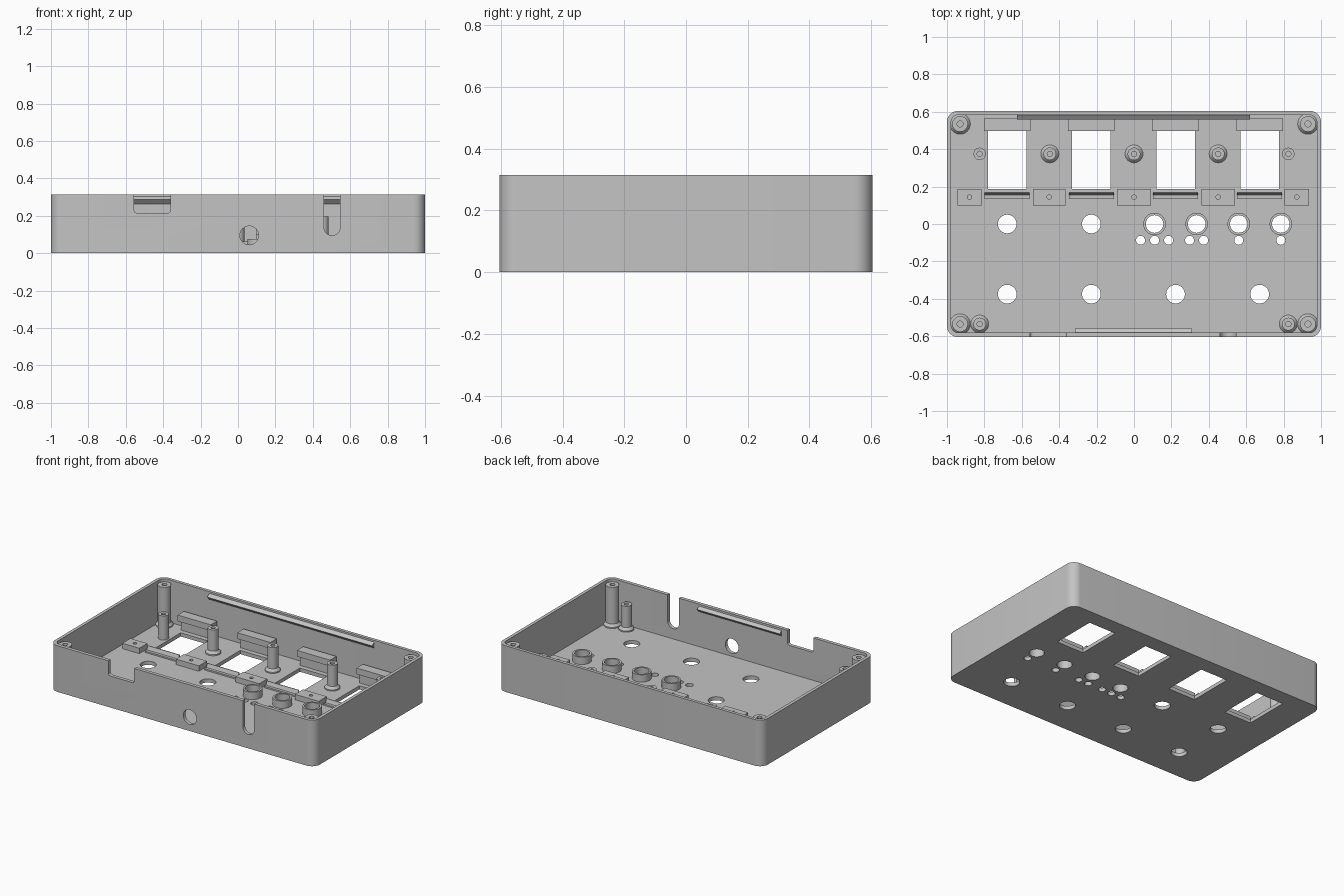
import bpy, bmesh, math
from mathutils import Vector

cube = bpy.data.objects.get("Cube")
if cube:
    bpy.data.objects.remove(cube, do_unlink=True)

grey = bpy.data.materials.new("plain grey plastic")
grey.use_nodes = True
COLOUR = (0.55, 0.55, 0.55, 1)
grey.diffuse_color = COLOUR
grey.node_tree.nodes["Principled BSDF"].inputs["Base Color"].default_value = COLOUR

FLOOR = 0.025
EMBED = 0.015          # parts sink slightly into the floor
WINDOWS = [-0.678, -0.228, 0.222, 0.672]
COLLARS = [0.11, 0.335, 0.56, 0.785]


def finish(name, bm):
    bmesh.ops.recalc_face_normals(bm, faces=bm.faces)
    mesh = bpy.data.meshes.new(name)
    bm.to_mesh(mesh)
    bm.free()
    mesh.materials.append(grey)
    obj = bpy.data.objects.new(name, mesh)
    bpy.context.collection.objects.link(obj)
    return obj


def smooth(obj):
    bpy.ops.object.select_all(action='DESELECT')
    obj.select_set(True)
    bpy.context.view_layer.objects.active = obj
    bpy.ops.object.shade_smooth_by_angle(angle=math.radians(30))


def prism(bm, outline, axis, lo, hi):
    """Extrude a 2D outline along an axis; the outline uses the other two axes in order."""
    def place(p, d):
        c = list(p)
        c.insert("xyz".index(axis), d)
        return Vector(c)
    a = [bm.verts.new(place(p, lo)) for p in outline]
    b = [bm.verts.new(place(p, hi)) for p in outline]
    bm.faces.new(a)
    bm.faces.new(b[::-1])
    for i in range(len(a)):
        j = (i + 1) % len(a)
        bm.faces.new((a[i], a[j], b[j], b[i]))


def arc(cx, cy, r, start, end, n):
    return [(cx + r * math.cos(math.radians(start + (end - start) * i / n)),
             cy + r * math.sin(math.radians(start + (end - start) * i / n)))
            for i in range(n + 1)]


def circle(cx, cy, r, n=32):
    return arc(cx, cy, r, 0, 360, n)[:-1]


def rounded(x0, x1, y0, y1, r, n=8):
    return (arc(x1 - r, y1 - r, r, 0, 90, n) + arc(x0 + r, y1 - r, r, 90, 180, n)
            + arc(x0 + r, y0 + r, r, 180, 270, n) + arc(x1 - r, y0 + r, r, 270, 360, n))


def rect(x0, x1, y0, y1):
    return [(x0, y0), (x1, y0), (x1, y1), (x0, y1)]


def lathe(name, profile, spots, n=32):
    """Turn a closed (radius, height) profile around z at each spot."""
    bm = bmesh.new()
    for x, y in spots:
        rings = [[bm.verts.new((px, py, z)) for px, py in circle(x, y, r, n)]
                 for r, z in profile]
        for k, ring in enumerate(rings):
            nxt = rings[(k + 1) % len(rings)]
            for i in range(n):
                j = (i + 1) % n
                bm.faces.new((ring[i], ring[j], nxt[j], nxt[i]))
    obj = finish(name, bm)
    smooth(obj)
    return obj


def cut(target, cutter):
    cutter.hide_render = True
    mod = target.modifiers.new("cut", 'BOOLEAN')
    mod.operation = 'DIFFERENCE'
    mod.solver = 'EXACT'
    mod.object = cutter
    bpy.ops.object.select_all(action='DESELECT')
    target.select_set(True)
    bpy.context.view_layer.objects.active = target
    bpy.ops.object.modifier_apply(modifier=mod.name)
    bpy.data.objects.remove(cutter, do_unlink=True)


# Open tray: outer block minus cavity
bm = bmesh.new()
prism(bm, rounded(-1, 1, -0.605, 0.605, 0.06), 'z', 0, 0.315)
case = finish("case_shell", bm)
bm = bmesh.new()
prism(bm, rounded(-0.978, 0.978, -0.581, 0.583, 0.04), 'z', FLOOR, 0.5)
cut(case, finish("cavity_cutter", bm))

# Floor openings: display windows, control holes and indicator holes
bm = bmesh.new()
for x in WINDOWS:
    prism(bm, rect(x - 0.103, x + 0.103, 0.187, 0.497), 'z', -0.1, 0.1)
    prism(bm, circle(x, -0.375, 0.05), 'z', -0.1, 0.1)
for x in WINDOWS[:2]:
    prism(bm, circle(x, 0, 0.05), 'z', -0.1, 0.1)
for x in COLLARS:
    prism(bm, circle(x, 0, 0.047), 'z', -0.1, 0.1)
for x in (0.035, 0.11, 0.185, 0.297, 0.372, 0.56, 0.785):
    prism(bm, circle(x, -0.087, 0.024, 24), 'z', -0.1, 0.1)

# Front wall openings: notch, keyhole slot and round port
prism(bm, arc(-0.54, 0.23, 0.015, 180, 270, 4) + arc(-0.375, 0.23, 0.015, 270, 360, 4)
      + [(-0.36, 0.5), (-0.555, 0.5)], 'y', -0.7, -0.55)
prism(bm, arc(0.503, 0.138, 0.043, 180, 360, 16) + [(0.546, 0.5), (0.46, 0.5)],
      'y', -0.7, -0.55)
prism(bm, circle(0.06, 0.095, 0.05), 'y', -0.7, -0.55)
cut(case, finish("opening_cutter", bm))
smooth(case)


# Screw posts with a flared foot and a blind hole
def post_profile(r, foot, hole, top):
    base = FLOOR - EMBED
    return [(hole, base), (foot, base), (foot, FLOOR + 0.008), (r, FLOOR + 0.025),
            (r, top), (hole, top)]


lathe("corner_posts", post_profile(0.042, 0.055, 0.016, 0.30),
      [(sx * 0.93, sy * 0.535) for sx in (-1, 1) for sy in (-1, 1)])
lathe("board_posts", post_profile(0.034, 0.048, 0.014, 0.195),
      [(x, 0.375) for x in (-0.45, 0, 0.45)] + [(-0.825, -0.535), (0.825, -0.535)])
lathe("side_posts", post_profile(0.033, 0.033, 0.014, 0.19),
      [(-0.825, 0.375), (0.825, 0.375)])

# Raised collars around the control holes
lathe("control_collars", [(0.047, FLOOR - EMBED), (0.06, FLOOR - EMBED),
                          (0.06, 0.075), (0.047, 0.075)], [(x, 0) for x in COLLARS])

# Overhanging brackets behind the windows, and clip rails in front of them
bracket = [(0.565, 0.01), (0.565, 0.14), (0.497, 0.14), (0.497, 0.098),
           (0.53, 0.098), (0.53, 0.01)]
rail = [(0.135, 0.01), (0.135, 0.035), (0.155, 0.035), (0.165, 0.06),
        (0.17, 0.06), (0.17, 0.01)]
for name, outline, half in (("window_brackets", bracket, 0.125), ("clip_rails", rail, 0.12)):
    bm = bmesh.new()
    for x in WINDOWS:
        prism(bm, outline, 'x', x - half, x + half)
    finish(name, bm)

# Mounting blocks between the windows, each with a pilot hole
blocks = [(-0.944, -0.815), (-0.54, -0.366), (-0.09, 0.09), (0.36, 0.54), (0.805, 0.935)]
bm = bmesh.new()
for x0, x1 in blocks:
    prism(bm, rect(x0, x1, 0.10, 0.187), 'z', FLOOR - EMBED, 0.062)
mounts = finish("mounting_blocks", bm)
bm = bmesh.new()
for x0, x1 in blocks:
    prism(bm, circle((x0 + x1) / 2, 0.144, 0.012, 16), 'z', 0.03, 0.1)
cut(mounts, finish("pilot_cutter", bm))

# Snap ridges inside the back and front walls
for name, s, x0, x1 in (("back_snap_ridge", 1, -0.625, 0.62),
                        ("front_snap_ridge", -1, -0.315, 0.31)):
    bm = bmesh.new()
    prism(bm, [(s * 0.59, 0.255), (s * 0.56, 0.286), (s * 0.59, 0.308)], 'x', x0, x1)
    finish(name, bm)
